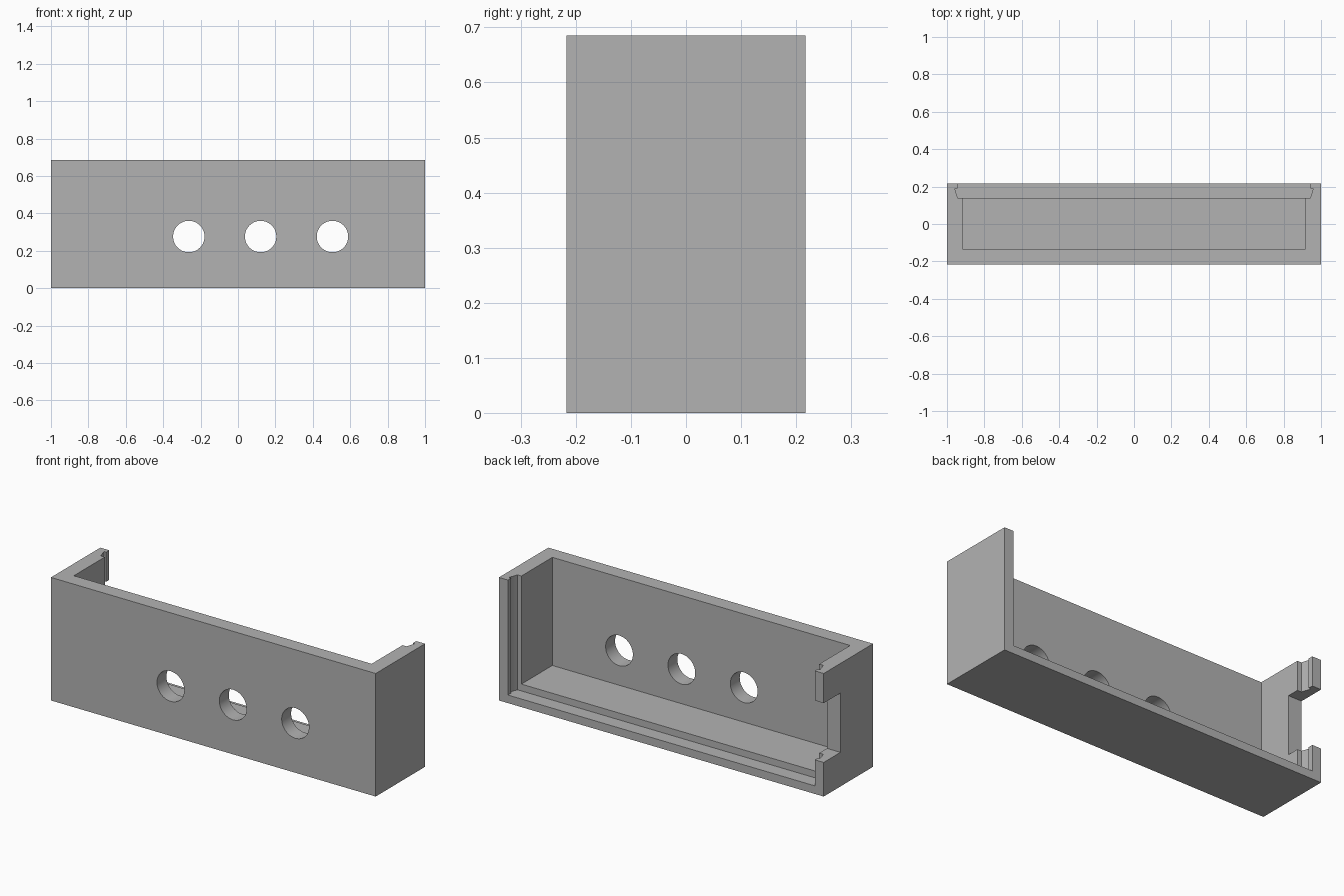
import bpy
import bmesh
from mathutils import Matrix, Vector

cube = bpy.data.objects.get("Cube")
if cube:
    bpy.data.objects.remove(cube, do_unlink=True)

# Overall dimensions
HALF_W, HALF_D, HEIGHT = 1.0, 0.217, 0.685
WALL = 0.083
SLOT_FLOOR = 0.045
OVER = 0.1  # how far cutters run past the open sides

grey = bpy.data.materials.new("plain grey")
grey.use_nodes = True
colour = (0.45, 0.45, 0.45, 1)
grey.diffuse_color = colour
grey.node_tree.nodes["Principled BSDF"].inputs["Base Color"].default_value = colour


def add_object(name, bm):
    bmesh.ops.recalc_face_normals(bm, faces=bm.faces)
    mesh = bpy.data.meshes.new(name)
    bm.to_mesh(mesh)
    bm.free()
    mesh.materials.append(grey)
    obj = bpy.data.objects.new(name, mesh)
    bpy.context.collection.objects.link(obj)
    return obj


def prism(name, outline, low, high):
    """Extrude a plan outline upward from low to high."""
    bm = bmesh.new()
    face = bm.faces.new([bm.verts.new((x, y, low)) for x, y in outline])
    grown = bmesh.ops.extrude_face_region(bm, geom=[face])["geom"]
    verts = [v for v in grown if isinstance(v, bmesh.types.BMVert)]
    bmesh.ops.translate(bm, verts=verts, vec=Vector((0, 0, high - low)))
    return add_object(name, bm)


def box(name, x0, x1, y0, y1, z0, z1):
    return prism(name, [(x0, y0), (x1, y0), (x1, y1), (x0, y1)], z0, z1)


def hole(name, x, z, radius):
    bm = bmesh.new()
    turn = Matrix.Translation((x, -HALF_D + WALL / 2, z)) @ Matrix.Rotation(1.5707963, 4, "X")
    bmesh.ops.create_cone(bm, cap_ends=True, segments=64, radius1=radius,
                          radius2=radius, depth=WALL * 2, matrix=turn)
    return add_object(name, bm)


# Housing block, open at the back and top once cut
housing = box("housing", -HALF_W, HALF_W, -HALF_D, HALF_D, 0, HEIGHT)

# Main cavity
inner = HALF_W - WALL
cutters = [box("cavity_cutter", -inner, inner, -HALF_D + WALL, 0.18, WALL, HEIGHT + OVER)]

# Sliding panel slot with undercut side rails
side = [(0.942, 0.138), (0.957, 0.185), (0.957, 0.19), (0.945, 0.19), (0.945, HALF_D + OVER)]
slot = side + [(-x, y) for x, y in reversed(side)]
cutters.append(prism("slot_cutter", slot, SLOT_FLOOR, HEIGHT + OVER))

# Cable notch in the rear edge of the right wall
cutters.append(box("notch_cutter", -HALF_W - OVER, -0.85, 0.07, HALF_D + OVER, 0.19, 0.52))

# Row of three round holes in the front wall
for i in range(3):
    cutters.append(hole("hole_cutter", -0.263 + 0.384 * i, 0.276, 0.084))

for cutter in cutters:
    cutter.hide_render = True
    cut = housing.modifiers.new(cutter.name, "BOOLEAN")
    cut.operation = "DIFFERENCE"
    cut.solver = "EXACT"
    cut.object = cutter

# Bake the cuts and discard the cutters
bpy.context.view_layer.update()
evaluated = housing.evaluated_get(bpy.context.evaluated_depsgraph_get())
finished = bpy.data.meshes.new_from_object(evaluated)
housing.modifiers.clear()
housing.data = finished
for cutter in cutters:
    bpy.data.objects.remove(cutter, do_unlink=True)

# Smooth hole walls, crisp edges elsewhere
bpy.ops.object.select_all(action="DESELECT")
housing.select_set(True)
bpy.context.view_layer.objects.active = housing
bpy.ops.object.shade_smooth_by_angle(angle=0.5)
